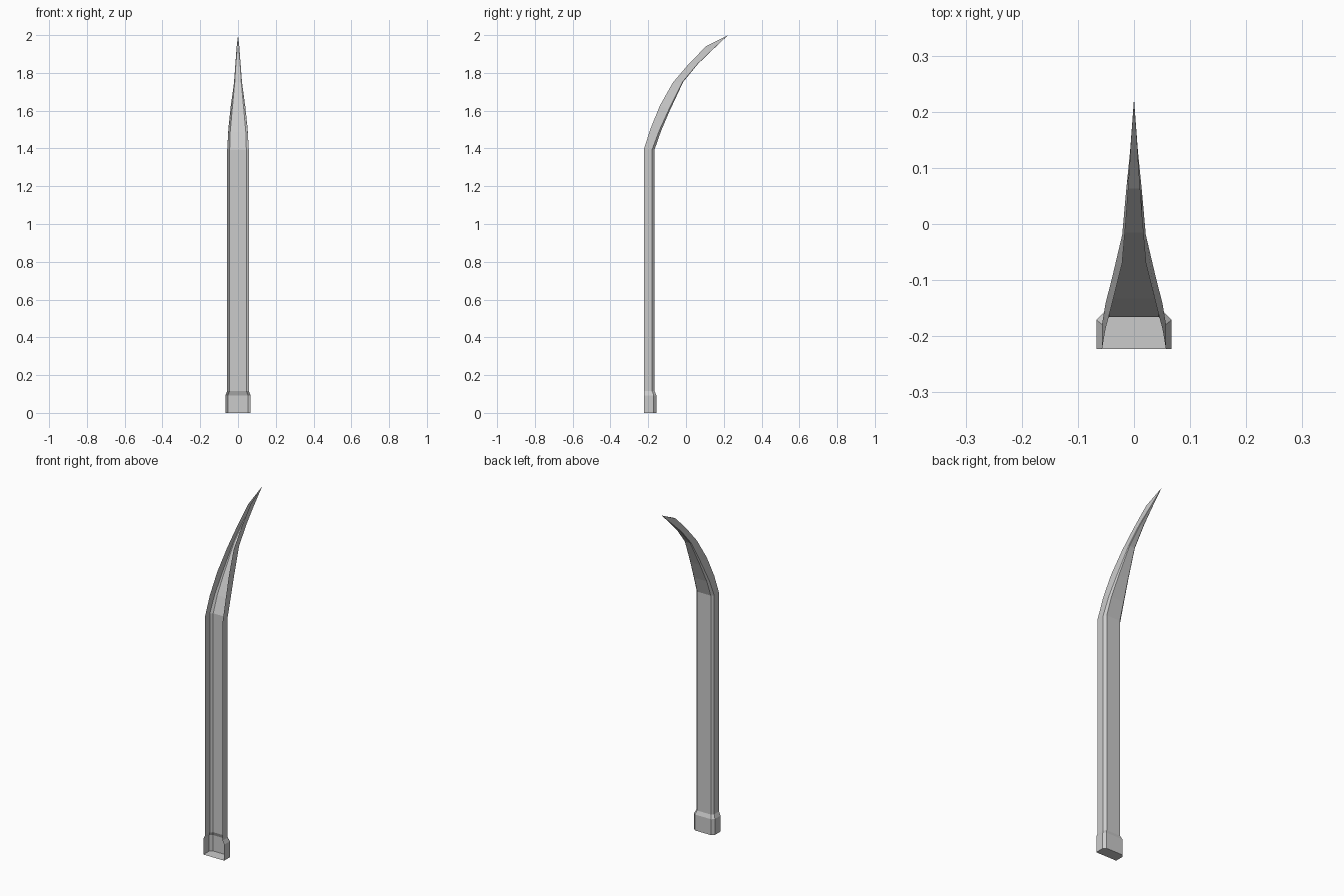
import bpy, bmesh
from mathutils import Vector

if "Cube" in bpy.data.objects:
    bpy.data.objects.remove(bpy.data.objects["Cube"])

# Stations up the post: front-rim y, z | back y, z | half width | chamfer size
STATIONS = [
    (-0.223, 0.0,   -0.157, 0.0,   0.067, 0.014),   # foot
    (-0.223, 0.093, -0.157, 0.093, 0.067, 0.014),
    (-0.223, 0.115, -0.166, 0.115, 0.057, 0.013),   # straight shaft
    (-0.223, 1.395, -0.166, 1.395, 0.057, 0.013),
    (-0.188, 1.505, -0.133, 1.490, 0.051, 0.010),   # curved, tapering tip
    (-0.138, 1.627, -0.085, 1.602, 0.038, 0.007),
    (-0.070, 1.748, -0.015, 1.752, 0.021, 0.004),
    (0.010,  1.842, 0.063,  1.847, 0.014, 0.003),
    (0.105,  1.940, 0.130,  1.912, 0.007, 0.001),
]
TIP = (0, 0.223, 2.0)


def section(yf, zf, yb, zb, w, c):
    """Open channel section: front rim, side, chamfer, back, mirrored."""
    front, back = Vector((0, yf, zf)), Vector((0, yb, zb))
    side = back + (front - back).normalized() * c
    x = Vector((1, 0, 0))
    half = [front + x * w, side + x * w, back + x * (w - c)]
    return half + [Vector((-p.x, p.y, p.z)) for p in reversed(half)]


bm = bmesh.new()
rings = [[bm.verts.new(p) for p in section(*s)] for s in STATIONS]

# Channel walls, open along the front
for a, b in zip(rings, rings[1:]):
    for i in range(5):
        bm.faces.new((a[i], a[i + 1], b[i + 1], b[i]))

# Pointed end and foot plate
tip = bm.verts.new(TIP)
for i in range(5):
    bm.faces.new((rings[-1][i], rings[-1][i + 1], tip))
bm.faces.new(list(reversed(rings[0])))

me = bpy.data.meshes.new("curved_fence_post")
bm.to_mesh(me)
bm.free()
post = bpy.data.objects.new("curved_fence_post", me)
bpy.context.collection.objects.link(post)
